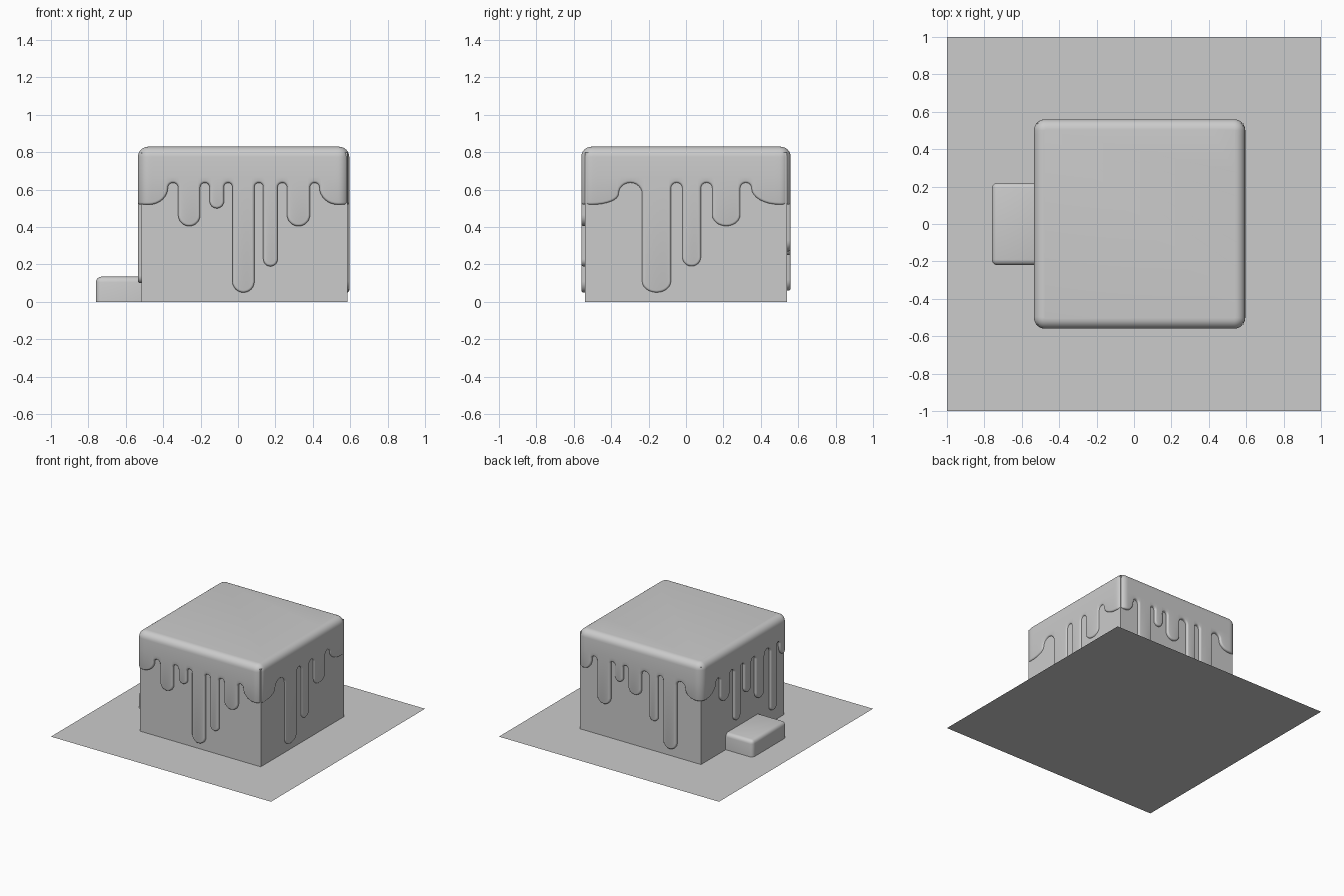
import bpy, bmesh
from math import pi, sin, cos, hypot
from mathutils import Vector

if "Cube" in bpy.data.objects:
    bpy.data.objects.remove(bpy.data.objects["Cube"])

CX, HX, HY, RAD = 0.03, 0.565, 0.56, 0.06   # icing centre, half sizes, corner radius
LOBE_Z, GAP_TOP = 0.52, 0.637               # icing edge at corners / between drips


def finish(bm, name, smooth=True):
    me = bpy.data.meshes.new(name)
    bm.to_mesh(me)
    bm.free()
    ob = bpy.data.objects.new(name, me)
    bpy.context.collection.objects.link(ob)
    if smooth:
        bpy.ops.object.select_all(action='DESELECT')
        bpy.context.view_layer.objects.active = ob
        ob.select_set(True)
        bpy.ops.object.shade_smooth_by_angle(angle=0.7)
    return ob


def box(name, lo, hi, bevel=0):
    bm = bmesh.new()
    bmesh.ops.create_cube(bm, size=1)
    for v in bm.verts:
        v.co = Vector([l + (c + 0.5) * (h - l) for c, l, h in zip(v.co, lo, hi)])
    if bevel:
        edges = [e for e in bm.edges if max(v.co.z for v in e.verts) > lo[2] + 1e-4]
        bmesh.ops.bevel(bm, geom=edges, offset=bevel, segments=4, profile=0.5, affect='EDGES')
    return finish(bm, name)


def arc(u0, u1, z, h, n=12):
    """Half ellipse from u0 to u1, bulging by h from height z."""
    m, r = (u0 + u1) / 2, (u1 - u0) / 2
    return [(m - r * cos(pi * i / n), z + h * sin(pi * i / n)) for i in range(n + 1)]


def side_profile(a, start, drips, end):
    """Lower edge of the icing along one side, from -a to a."""
    walls = [start] + [w for d in drips for w in d[:2]] + [end]
    base = [GAP_TOP - min((walls[i + 1] - walls[i]) / 2, 0.06) for i in range(0, len(walls), 2)]
    n = 8
    pts = [(-a + (start + a) * sin(pi / 2 * i / n),
            base[0] - (base[0] - LOBE_Z) * cos(pi / 2 * i / n)) for i in range(n)]
    for i, b in enumerate(base):
        pts += arc(walls[2 * i], walls[2 * i + 1], b, GAP_TOP - b)
        if i < len(drips):
            u0, u1, z = drips[i]
            r = min((u1 - u0) / 2, 0.06)
            pts += arc(u0, u1, z + r, -r)
    pts += [(end + (a - end) * (1 - cos(pi / 2 * i / n)),
             base[-1] - (base[-1] - LOBE_Z) * sin(pi / 2 * i / n)) for i in range(1, n + 1)]
    return pts


def flip(drips):
    return [(-b, -a, z) for a, b, z in reversed(drips)]


# Drip layouts per side: (edge, edge, bottom height), along the walking direction
front = [(-.35, -.232, .405), (-.182, -.105, .50), (-.06, .058, .05),
         (.105, .182, .19), (.232, .355, .405)]
right = [(-.235, -.08, .05), (-.02, .08, .19), (.14, .29, .405)]
back = flip([(-.33, -.21, .06), (-.16, -.085, .25), (-.01, .108, .42),
             (.155, .228, .49), (.27, .39, .27)])
left = [(-.31, -.19, .42), (-.13, -.05, .2), (.0, .09, .38), (.15, .26, .27), (.34, .42, .1)]
sides = [(Vector((0, -1, 0)), HX, HY, -.405, front, .405),
         (Vector((1, 0, 0)), HY, HX, -.36, right, .35),
         (Vector((0, 1, 0)), HX, HY, -.44, back, .41),
         (Vector((-1, 0, 0)), HY, HX, -.37, left, .46)]

# Columns around the icing: point, normal, tangent, height, in-plane outline normal
cols = []
for n, half, dist, s, drips, e in sides:
    t = Vector((-n.y, n.x, 0))
    a = half - RAD
    raw = side_profile(a, s, drips, e)
    pts = [raw[0]] + [q for p, q in zip(raw, raw[1:]) if hypot(q[0] - p[0], q[1] - p[1]) > 1e-5]
    for i, (u, z) in enumerate(pts):
        if i in (0, len(pts) - 1):
            nn = (0, -1)
        else:
            d0 = Vector((pts[i][0] - pts[i - 1][0], pts[i][1] - pts[i - 1][1])).normalized()
            d1 = Vector((pts[i + 1][0] - pts[i][0], pts[i + 1][1] - pts[i][1])).normalized()
            d = (d0 + d1).normalized()
            nn = (d.y, -d.x)
        cols.append((n * dist + t * u, n, t, z, nn))
    # rounded vertical corner
    c = n * (dist - RAD) + t * a
    for k in range(1, 8):
        ang = pi / 2 * k / 8
        m = n * cos(ang) + t * sin(ang)
        cols.append((c + m * RAD, m, Vector((0, 0, 0)), LOBE_Z, (0, -1)))

# Icing: rounded lower edge, wall, rounded top
bm = bmesh.new()
off = Vector((CX, 0, 0))
rings = []
R = 0.012
for depth, inset in [(.03, 0), (R, 0), (R * .5, R * .134), (R * .134, R * .5), (0, R)]:
    rings.append([bm.verts.new(off + p - n * depth - t * nn[0] * inset
                               + Vector((0, 0, z - nn[1] * inset)))
                  for p, n, t, z, nn in cols])
B = 0.055
for depth, z in [(0, .67)] + [(B * (1 - cos(pi / 2 * k / 6)), .83 - B + B * sin(pi / 2 * k / 6))
                              for k in range(7)]:
    rings.append([bm.verts.new(off + p - n * depth - t * nn[0] * R + Vector((0, 0, z)))
                  for p, n, t, _, nn in cols])
N = len(cols)
for lo, hi in zip(rings, rings[1:]):
    for i in range(N):
        j = (i + 1) % N
        bm.faces.new((lo[i], lo[j], hi[j], hi[i]))
bm.faces.new(rings[-1])
bmesh.ops.remove_doubles(bm, verts=bm.verts[:], dist=1e-5)
finish(bm, "icing")

# Cake block, low step and ground sheet
box("block", (-.515, -.54, 0), (.585, .54, .8))
box("step", (-.76, -.22, 0), (-.48, .22, .135), .03)
bm = bmesh.new()
bmesh.ops.create_grid(bm, x_segments=1, y_segments=1, size=1)
finish(bm, "base_sheet", smooth=False)
